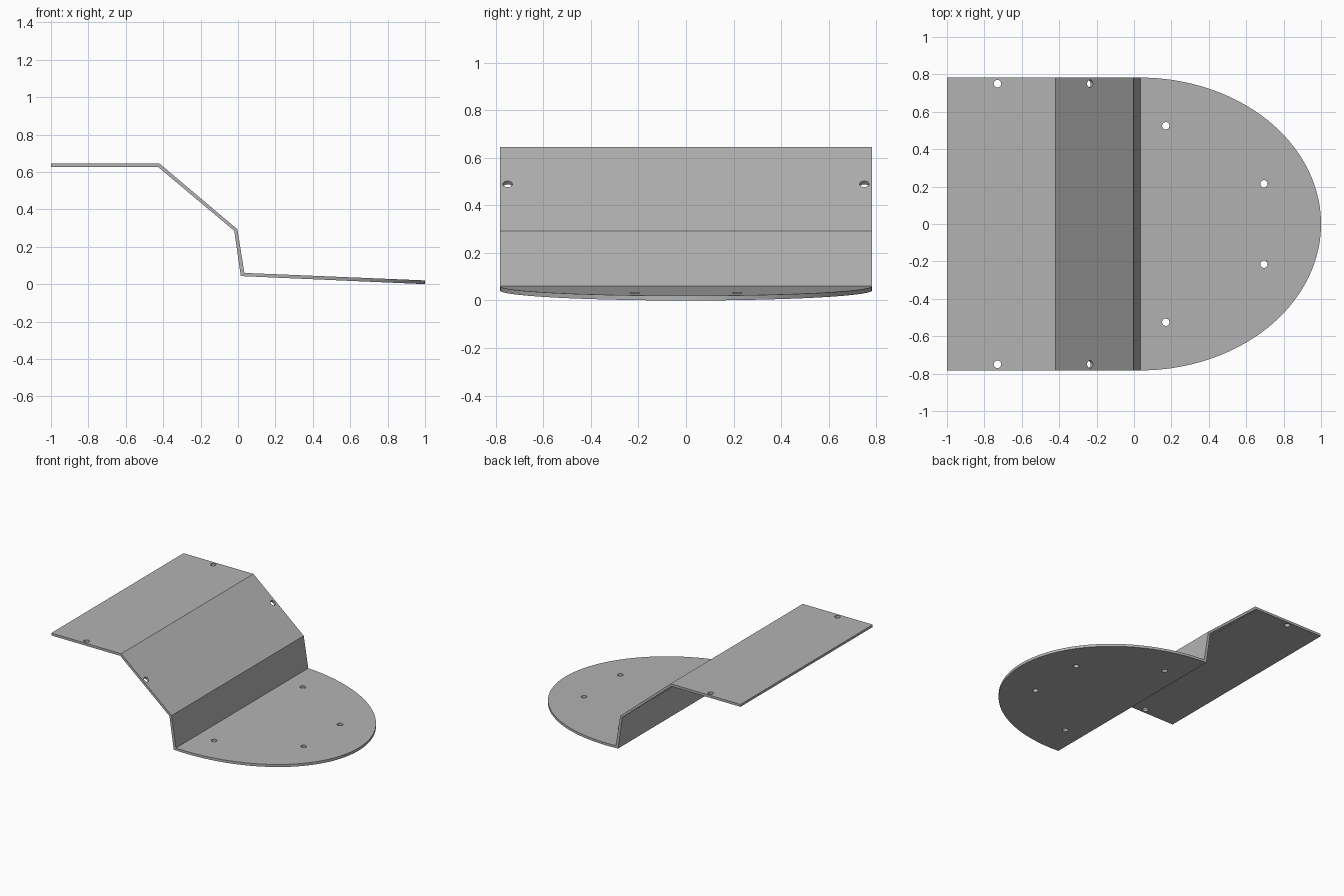
import bpy, bmesh, math
from mathutils import Matrix, Vector

cube = bpy.data.objects.get("Cube")
if cube:
    bpy.data.objects.remove(cube, do_unlink=True)

HALF_WIDTH = 0.783

grey = bpy.data.materials.new("plain grey")
grey.use_nodes = True
colour = (0.45, 0.45, 0.45, 1)
grey.diffuse_color = colour
grey.node_tree.nodes["Principled BSDF"].inputs["Base Color"].default_value = colour


def prism(name, points, offset):
    """Extrude a closed outline along the offset vector."""
    bm = bmesh.new()
    face = bm.faces.new([bm.verts.new(p) for p in points])
    result = bmesh.ops.extrude_face_region(bm, geom=[face])
    moved = [v for v in result["geom"] if isinstance(v, bmesh.types.BMVert)]
    bmesh.ops.translate(bm, verts=moved, vec=offset)
    bmesh.ops.recalc_face_normals(bm, faces=bm.faces)
    return link(name, bm)


def link(name, bm):
    mesh = bpy.data.meshes.new(name)
    bm.to_mesh(mesh)
    bm.free()
    mesh.materials.append(grey)
    obj = bpy.data.objects.new(name, mesh)
    bpy.context.collection.objects.link(obj)
    return obj


def cut(target, cutter, operation):
    """Apply a boolean and discard its cutter."""
    mod = target.modifiers.new(operation.lower(), 'BOOLEAN')
    mod.operation, mod.object, mod.solver = operation, cutter, 'EXACT'
    bpy.context.view_layer.objects.active = target
    bpy.ops.object.modifier_apply(modifier=mod.name)
    bpy.data.objects.remove(cutter, do_unlink=True)


# Bent sheet: upper surface, then lower surface back again
upper = [(-1, 0.645), (-0.42, 0.645), (-0.003, 0.293), (0.034, 0.06), (1.02, 0.019)]
lower = [(1.02, -0.001), (0.015, 0.043), (-0.02, 0.285), (-0.428, 0.627), (-1, 0.627)]
plate = prism("bent_plate", [(x, -HALF_WIDTH, z) for x, z in upper + lower],
              Vector((0, 2 * HALF_WIDTH, 0)))

# Half-elliptical planform rounds off the low end
CENTRE, STEPS = 0.03, 96
outline = [(-1.5, HALF_WIDTH + 0.1, -1), (-1.5, -HALF_WIDTH - 0.1, -1),
           (CENTRE, -HALF_WIDTH - 0.1, -1)]
for i in range(STEPS + 1):
    a = math.pi * (i / STEPS - 0.5)
    outline.append((CENTRE + (1 - CENTRE) * math.cos(a), HALF_WIDTH * math.sin(a), -1))
outline.append((CENTRE, HALF_WIDTH + 0.1, -1))
cut(plate, prism("planform", outline, Vector((0, 0, 3))), 'INTERSECT')

# Mirrored pairs of bolt holes, drilled square to the local surface
slope = math.atan2(0.352, 0.417)
holes = [(-0.73, 0.75, 0.636, 0), (-0.24, 0.75, 0.484, slope),
         (0.17, 0.525, 0.045, 0.04), (0.695, 0.215, 0.022, 0.04)]
bm = bmesh.new()
for x, y, z, tilt in holes:
    for side in (-1, 1):
        place = Matrix.Translation((x, side * y, z)) @ Matrix.Rotation(tilt, 4, 'Y')
        bmesh.ops.create_cone(bm, cap_ends=True, segments=32, radius1=0.02,
                              radius2=0.02, depth=0.1, matrix=place)
cut(plate, link("hole_cutters", bm), 'DIFFERENCE')

# Smooth rim and holes, crisp bends
bpy.ops.object.select_all(action='DESELECT')
plate.select_set(True)
bpy.context.view_layer.objects.active = plate
bpy.ops.object.shade_smooth_by_angle(angle=math.radians(20))
